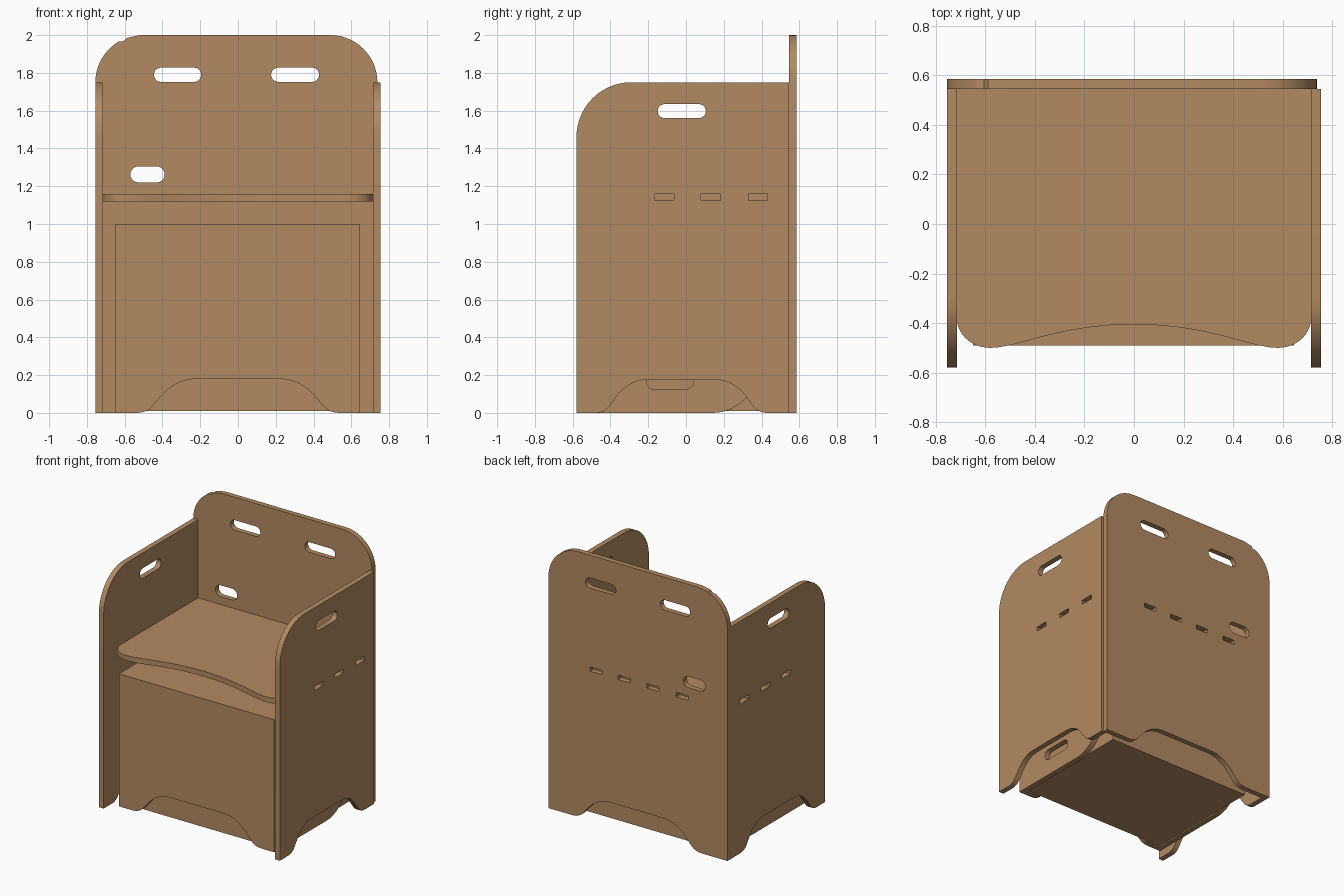
import bpy, bmesh
from math import sin, cos, radians
from mathutils import Vector
from mathutils.geometry import interpolate_bezier

cube = bpy.data.objects.get("Cube")
if cube:
    bpy.data.objects.remove(cube, do_unlink=True)

T = 0.04  # board thickness

wood = bpy.data.materials.new("plywood brown")
wood.use_nodes = True
colour = (0.45, 0.255, 0.122, 1)
wood.diffuse_color = colour
wood.node_tree.nodes["Principled BSDF"].inputs["Base Color"].default_value = colour


def arc(cx, cy, r, start, end, steps=14):
    angles = [radians(start + (end - start) * i / steps) for i in range(steps + 1)]
    return [(cx + r * cos(a), cy + r * sin(a)) for a in angles]


def bezier(a, b, c, d, steps=10):
    pts = interpolate_bezier(*[Vector((*p, 0)) for p in (a, b, c, d)], steps + 1)
    return [(p.x, p.y) for p in pts]


def rounded_slot(u0, u1, v0, v1):
    """Hole with fully rounded ends."""
    r = (v1 - v0) / 2
    return arc(u1 - r, v0 + r, r, -90, 90, 10) + arc(u0 + r, v0 + r, r, 90, 270, 10)


def rectangle(u0, u1, v0, v1):
    return [(u0, v0), (u1, v0), (u1, v1), (u0, v1)]


def foot_arch(centre, half, height):
    """Arched cut-out with flared feet, from low u to high u."""
    right = bezier((1, 0), (.86, 0), (.83, .25), (.78, .40))
    right += bezier((.78, .40), (.68, .78), (.56, 1), (.40, 1))[1:]
    left = [(-u, v) for u, v in right]
    return [(centre + u * half, v * height) for u, v in left + right[::-1]]


def board(name, plane, low, outline, holes=(), thick=T):
    """Extrude a flat outline with holes; plane is 'x', 'y' or 'z', its normal."""
    curve = bpy.data.curves.new(name, "CURVE")
    curve.dimensions = "2D"
    curve.fill_mode = "BOTH"
    curve.extrude = thick / 2
    for loop in (outline, *holes):
        spline = curve.splines.new("POLY")
        spline.points.add(len(loop) - 1)
        for point, (u, v) in zip(spline.points, loop):
            point.co = (u, v, 0, 1)
        spline.use_cyclic_u = True
    temp = bpy.data.objects.new(name + " outline", curve)
    bpy.context.collection.objects.link(temp)
    graph = bpy.context.evaluated_depsgraph_get()
    mesh = bpy.data.meshes.new_from_object(temp.evaluated_get(graph))
    bpy.data.objects.remove(temp, do_unlink=True)
    bpy.data.curves.remove(curve)

    bm = bmesh.new()
    bm.from_mesh(mesh)
    bmesh.ops.remove_doubles(bm, verts=bm.verts, dist=0.0002)
    for vert in bm.verts:
        u, v, w = vert.co
        w += low + thick / 2
        vert.co = {"x": (w, u, v), "y": (u, w, v), "z": (u, v, w)}[plane]
    bmesh.ops.recalc_face_normals(bm, faces=bm.faces)
    bm.to_mesh(mesh)
    bm.free()
    mesh.name = name
    mesh.materials.clear()
    mesh.materials.append(wood)
    mesh.shade_smooth()
    mesh.set_sharp_from_angle(angle=radians(30))
    obj = bpy.data.objects.new(name, mesh)
    bpy.context.collection.objects.link(obj)
    return obj


# Side panels: rounded armrest corner, hand hole, joint slots, arched foot
side_outline = ([(-.58, 0)] + foot_arch(-.025, .455, .175) + [(.545, 0), (.545, 1.75)]
                + arc(-.29, 1.46, .29, 90, 180))
side_holes = [rounded_slot(-.15, .105, 1.56, 1.635)]
side_holes += [rectangle(y, y + .102, 1.125, 1.158) for y in (-.165, .08, .33)]
for name, low in (("left_side", .715), ("right_side", -.755)):
    board(name, "x", low, side_outline, side_holes)

# Back panel: rounded top with a small nick in one corner
back_outline = ([(-.755, 0)] + foot_arch(0, .54, .18) + [(.738, 0)]
                + arc(.488, 1.75, .25, 0, 90)
                + [(-.52, 2), (-.59, 1.985), (-.605, 1.968), (-.63, 1.966)]
                + arc(-.505, 1.75, .25, 122, 180))
back_holes = [rounded_slot(-.445, -.195, 1.752, 1.828),
              rounded_slot(.175, .43, 1.752, 1.828),
              rounded_slot(-.57, -.388, 1.22, 1.305)]
back_holes += [rectangle(x, x + .102, 1.125, 1.158) for x in (-.43, -.186, .054, .29)]
board("back_panel", "y", .545, back_outline, back_holes)

# Seat with a waved front edge
half_front = bezier((0, -.405), (.3, -.405), (.47, -.5), (.58, -.5))
half_front += bezier((.58, -.5), (.645, -.5), (.705, -.46), (.715, -.39))[1:]
seat_outline = ([(-x, y) for x, y in half_front[:0:-1]] + half_front
                + [(.715, .545), (-.715, .545)])
board("seat", "z", 1.12, seat_outline)

# Storage box under the seat: front, sides with hand holes, top and body
board("box_front", "y", -.49,
      [(-.65, 0)] + foot_arch(0, .54, .18) + [(.645, 0), (.645, 1), (-.65, 1)])
box_side = ([(-.45, 0)] + arc(.14, .24, .24, -90, 0) + [(.38, .96), (-.45, .96)])
for name, low in (("box_left_side", .605), ("box_right_side", -.65)):
    board(name, "x", low, box_side, [rounded_slot(-.21, .04, .125, .205)])
board("box_top", "z", .96, rectangle(-.65, .645, -.45, .49))
board("box_body", "z", .01, rectangle(-.61, .605, -.45, .49), thick=.95)
